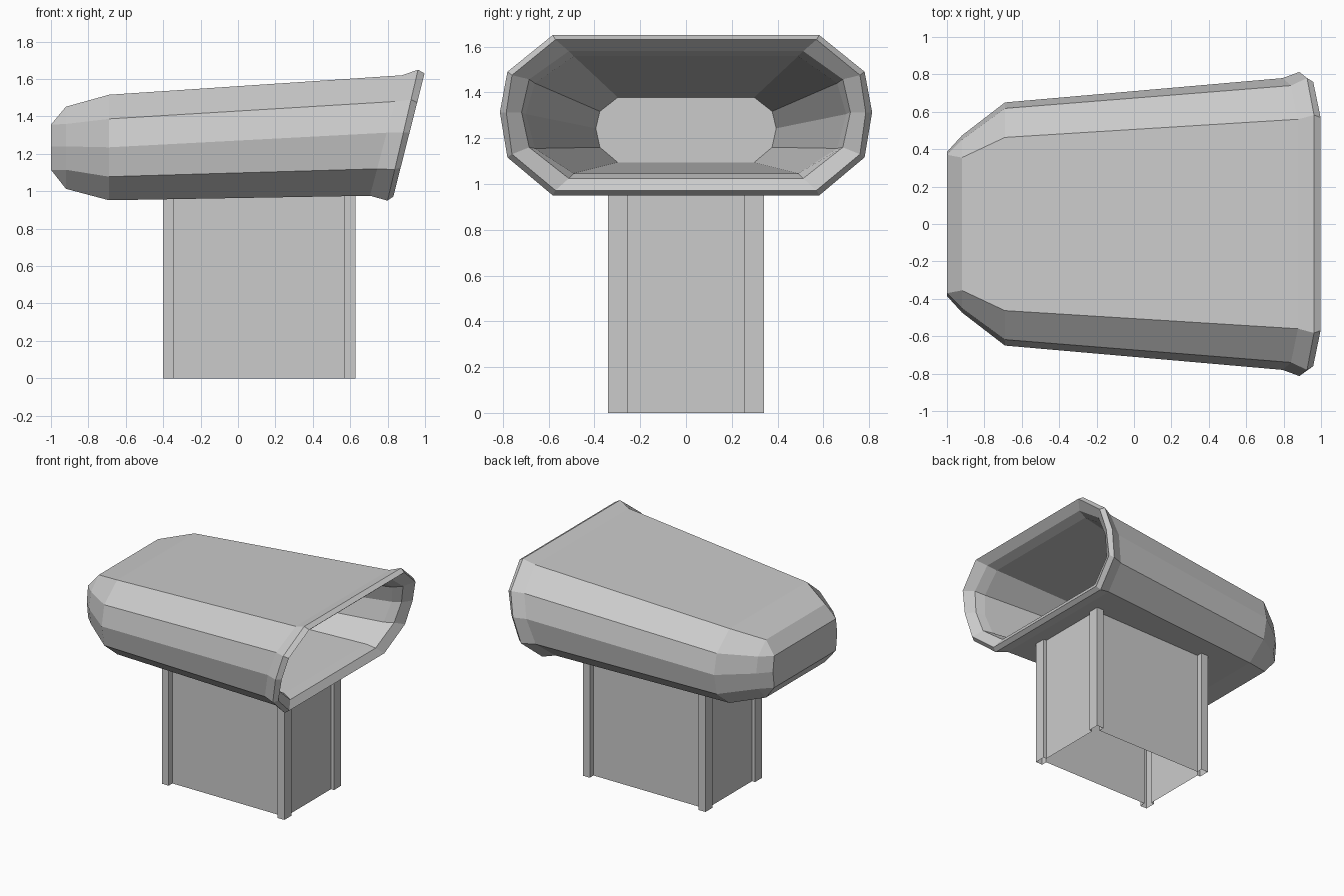
import bpy
import bmesh

cube = bpy.data.objects.get("Cube")
if cube:
    bpy.data.objects.remove(cube, do_unlink=True)

grey = bpy.data.materials.new("plain grey")
grey.use_nodes = True
colour = (0.6, 0.6, 0.6, 1.0)
grey.diffuse_color = colour
grey.node_tree.nodes["Principled BSDF"].inputs["Base Color"].default_value = colour


def finish(bm, name):
    """Turn a bmesh into a flat shaded grey object."""
    mesh = bpy.data.meshes.new(name)
    bm.to_mesh(mesh)
    bm.free()
    mesh.materials.append(grey)
    obj = bpy.data.objects.new(name, mesh)
    bpy.context.collection.objects.link(obj)
    return obj


def bridge(bm, ring_a, ring_b):
    """Join two closed rings of vertices with quads."""
    count = len(ring_a)
    for i in range(count):
        j = (i + 1) % count
        bm.faces.new((ring_a[i], ring_a[j], ring_b[j], ring_b[i]))


def hood_ring(bm, x_mid, lean, widths, heights):
    """Ten sided, left-right symmetric section that leans along x with height."""
    top, shoulder, middle = widths
    half = list(zip((top, shoulder, middle, shoulder, top), heights))
    outline = half + [(-y, z) for y, z in reversed(half)]
    z_mid = heights[2]
    return [bm.verts.new((x_mid + lean * (z - z_mid), y, z)) for y, z in outline]


# Hood shell: closed back, flared mouth, rolled lip, then the tapering inside
sections = [
    (-1.0, 0, (.37, .37, .385), (1.356, 1.356, 1.24, 1.115, 1.115)),
    (-.92, 0, (.355, .45, .473), (1.452, 1.36, 1.24, 1.115, 1.013)),
    (-.69, 0, (.463, .618, .65), (1.516, 1.387, 1.235, 1.078, .952)),
    (.795, .265, (.56, .74, .78), (1.62, 1.48, 1.313, 1.12, .976)),
    (.884, .233, (.582, .78, .813), (1.65, 1.49, 1.313, 1.116, .95)),
    (.917, .254, (.57, .76, .785), (1.63, 1.475, 1.313, 1.13, .972)),
    (.87, .254, (.512, .685, .718), (1.58, 1.457, 1.313, 1.16, 1.024)),
    (.80, .26, (.49, .66, .70), (1.558, 1.44, 1.305, 1.155, 1.046)),
    (-.85, 0, (.298, .376, .394), (1.378, 1.317, 1.243, 1.16, 1.094)),
]
bm = bmesh.new()
rings = [hood_ring(bm, *section) for section in sections]
for ring_a, ring_b in zip(rings, rings[1:]):
    bridge(bm, ring_a, ring_b)
bm.faces.new(rings[0])
bm.faces.new(rings[-1])
bmesh.ops.remove_doubles(bm, verts=bm.verts, dist=0.001)
bmesh.ops.recalc_face_normals(bm, faces=bm.faces)
finish(bm, "hood")

# Hollow shaft: recessed panels between raised corner posts, open at the bottom
centre_x, half_x, half_y = .113, .515, .34
post_x, post_y = .058, .085
recess_x, recess_y = .025, .045
corner = [
    (half_x - recess_x, half_y - post_y),
    (half_x, half_y - post_y),
    (half_x, half_y),
    (half_x - post_x, half_y),
    (half_x - post_x, half_y - recess_y),
]
outline = []
for sx, sy in ((1, 1), (-1, 1), (-1, -1), (1, -1)):
    points = corner if sx * sy > 0 else corner[::-1]
    outline += [(centre_x + sx * x, sy * y) for x, y in points]

bm = bmesh.new()
bottom, top = [[bm.verts.new((x, y, z)) for x, y in outline] for z in (0, .985)]
bridge(bm, bottom, top)
finish(bm, "shaft")
